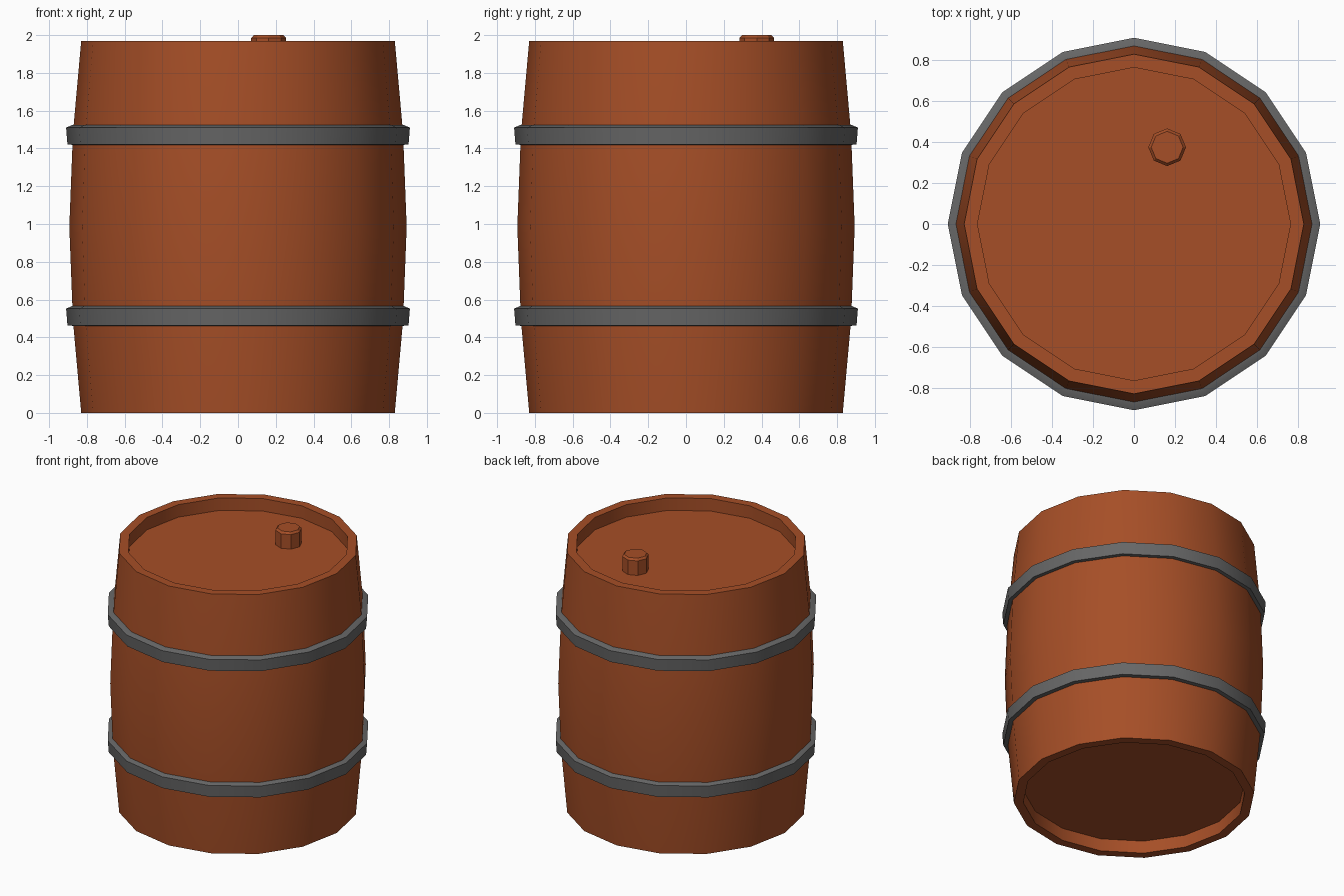
import bpy, bmesh, math

if "Cube" in bpy.data.objects:
    bpy.data.objects.remove(bpy.data.objects["Cube"])


def material(name, rgb):
    m = bpy.data.materials.new(name)
    m.diffuse_color = (*rgb, 1)
    m.use_nodes = True
    m.node_tree.nodes["Principled BSDF"].inputs["Base Color"].default_value = m.diffuse_color
    return m


wood = material("brown wood", (0.38, 0.077, 0.02))
iron = material("grey iron", (0.135, 0.135, 0.135))


def lathe(name, profile, sides, mat, center=(0, 0), closed=False, phase=0.0):
    """Revolve (radius, z) points; open profiles are capped at both ends."""
    bm = bmesh.new()
    rings = []
    for r, z in profile:
        rings.append([bm.verts.new((center[0] + r * math.cos(phase + math.tau * i / sides),
                                    center[1] + r * math.sin(phase + math.tau * i / sides), z))
                      for i in range(sides)])
    pairs = list(zip(rings, rings[1:]))
    if closed:
        pairs.append((rings[-1], rings[0]))
    for a, b in pairs:
        for i in range(sides):
            j = (i + 1) % sides
            bm.faces.new((a[i], a[j], b[j], b[i]))
    if not closed:
        bm.faces.new(rings[0][::-1])
        bm.faces.new(rings[-1])
    bmesh.ops.recalc_face_normals(bm, faces=bm.faces[:])
    mesh = bpy.data.meshes.new(name)
    bm.to_mesh(mesh)
    bm.free()
    mesh.materials.append(mat)
    ob = bpy.data.objects.new(name, mesh)
    bpy.context.collection.objects.link(ob)
    bpy.ops.object.select_all(action='DESELECT')
    ob.select_set(True)
    bpy.context.view_layer.objects.active = ob
    bpy.ops.object.shade_smooth_by_angle(angle=math.radians(30))
    return ob


# Staved body with recessed heads at both ends
lathe("barrel_body", [(0.765, 0.095), (0.765, 0), (0.83, 0), (0.874, 0.49), (0.893, 0.985),
                      (0.874, 1.48), (0.83, 1.97), (0.765, 1.97), (0.765, 1.875)], 16, wood)

# Two iron hoops
for name, z in (("lower_hoop", 0.46), ("upper_hoop", 1.418)):
    lathe(name, [(0.86, z), (0.903, z + 0.003), (0.91, z + 0.092),
                 (0.88, z + 0.105), (0.86, z + 0.105)], 16, iron, closed=True)

# Bung in the top head
lathe("bung", [(0.092, 1.86), (0.092, 1.985), (0.078, 2.0)], 8, wood,
      center=(0.162, 0.375), phase=math.pi / 2)
